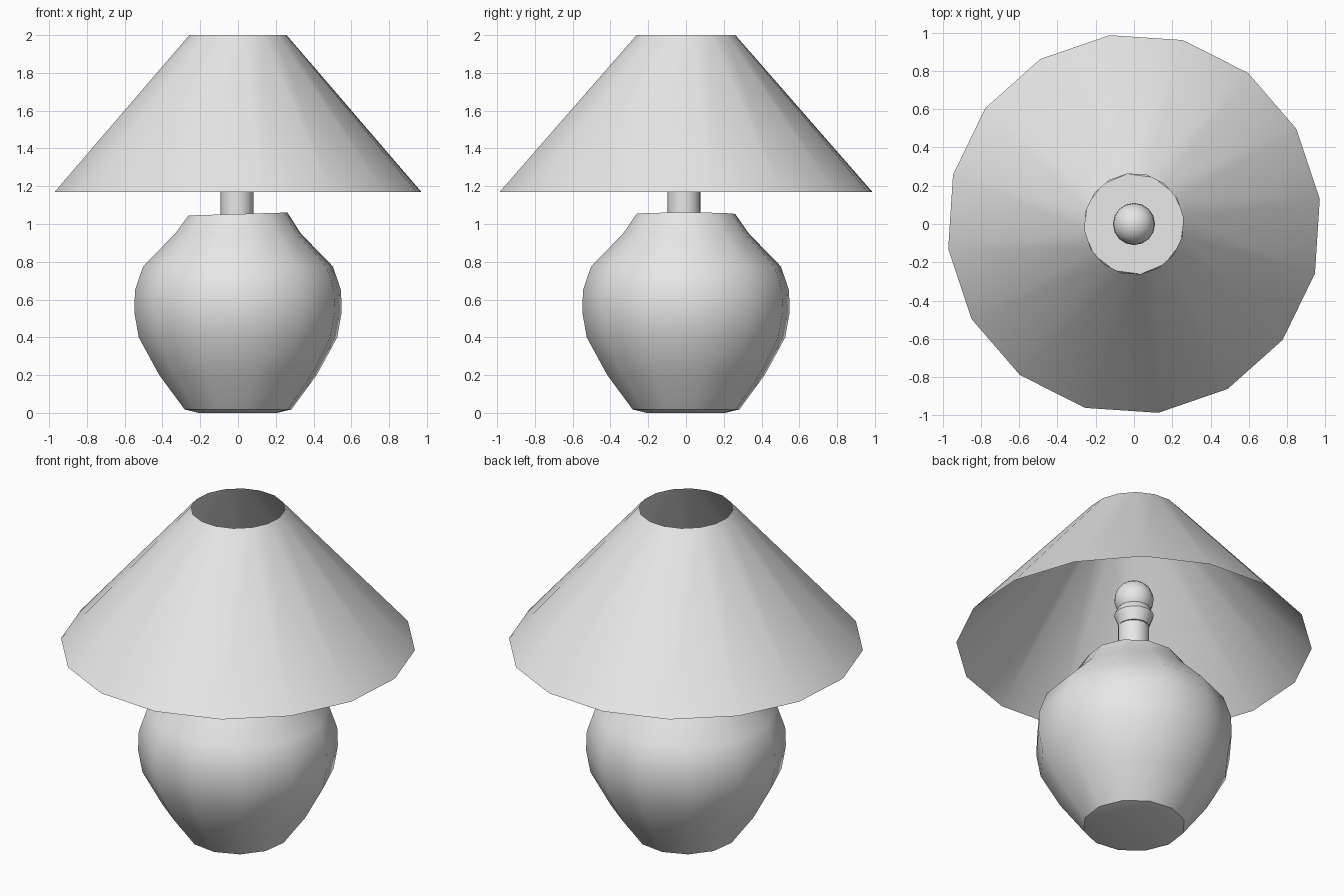
import bpy
import bmesh
from math import cos, sin, tau, radians

cube = bpy.data.objects.get("Cube")
if cube:
    bpy.data.objects.remove(cube, do_unlink=True)

grey = bpy.data.materials.new("plain light grey")
grey.use_nodes = True
colour = (0.8, 0.8, 0.8, 1)
grey.diffuse_color = colour
grey.node_tree.nodes["Principled BSDF"].inputs["Base Color"].default_value = colour


def finish(bm, name, angle):
    """Turn the bmesh into a smooth-shaded object."""
    mesh = bpy.data.meshes.new(name)
    bm.to_mesh(mesh)
    bm.free()
    mesh.materials.append(grey)
    obj = bpy.data.objects.new(name, mesh)
    bpy.context.collection.objects.link(obj)
    bpy.ops.object.select_all(action="DESELECT")
    obj.select_set(True)
    bpy.context.view_layer.objects.active = obj
    bpy.ops.object.shade_smooth_by_angle(angle=radians(angle))
    return obj


def lathe(name, profile, sides, phase=0, scale=(1, 1), centre=(0, 0),
          caps=True, tilt=0, angle=35):
    """Spin a (radius, height) profile listed from bottom to top."""
    bm = bmesh.new()
    rings = []
    for r, z in profile:
        ring = []
        for i in range(sides):
            a = radians(phase) + tau * i / sides
            ring.append(bm.verts.new((centre[0] + r * scale[0] * cos(a),
                                      centre[1] + r * scale[1] * sin(a), z)))
        rings.append(ring)
    for low, high in zip(rings, rings[1:]):
        for i in range(sides):
            j = (i + 1) % sides
            bm.faces.new((low[i], low[j], high[j], high[i]))
    if caps:
        bm.faces.new(rings[0][::-1])
        bm.faces.new(rings[-1])
    # Slightly uneven rim
    for v in rings[-1]:
        v.co.z += tilt * v.co.x
    return finish(bm, name, angle)


# Round pot body with a shallow foot and a narrow neck
lathe("pot_body",
      [(0.21, 0), (0.285, 0.018), (0.42, 0.2), (0.53, 0.4), (0.554, 0.535),
       (0.55, 0.65), (0.507, 0.775), (0.335, 0.95), (0.264, 1.053)],
      sides=12, phase=7.5, tilt=0.03)

# Stem and flared socket under the bulb
lathe("stem", [(0.087, 1.03), (0.087, 1.29)], sides=16, centre=(-0.005, -0.01))
lathe("bulb_socket", [(0.085, 1.29), (0.11, 1.36), (0.09, 1.4)], sides=16)

# Bulb
bulb = bmesh.new()
bmesh.ops.create_uvsphere(bulb, u_segments=16, v_segments=12, radius=0.109)
bmesh.ops.translate(bulb, verts=bulb.verts, vec=(0, 0, 1.46))
finish(bulb, "bulb", 40)

# Open cone-shaped shade
lathe("lamp_shade", [(0.995, 1.17), (0.264, 2)], sides=16, phase=7.5,
      scale=(0.984, 1), caps=False)
